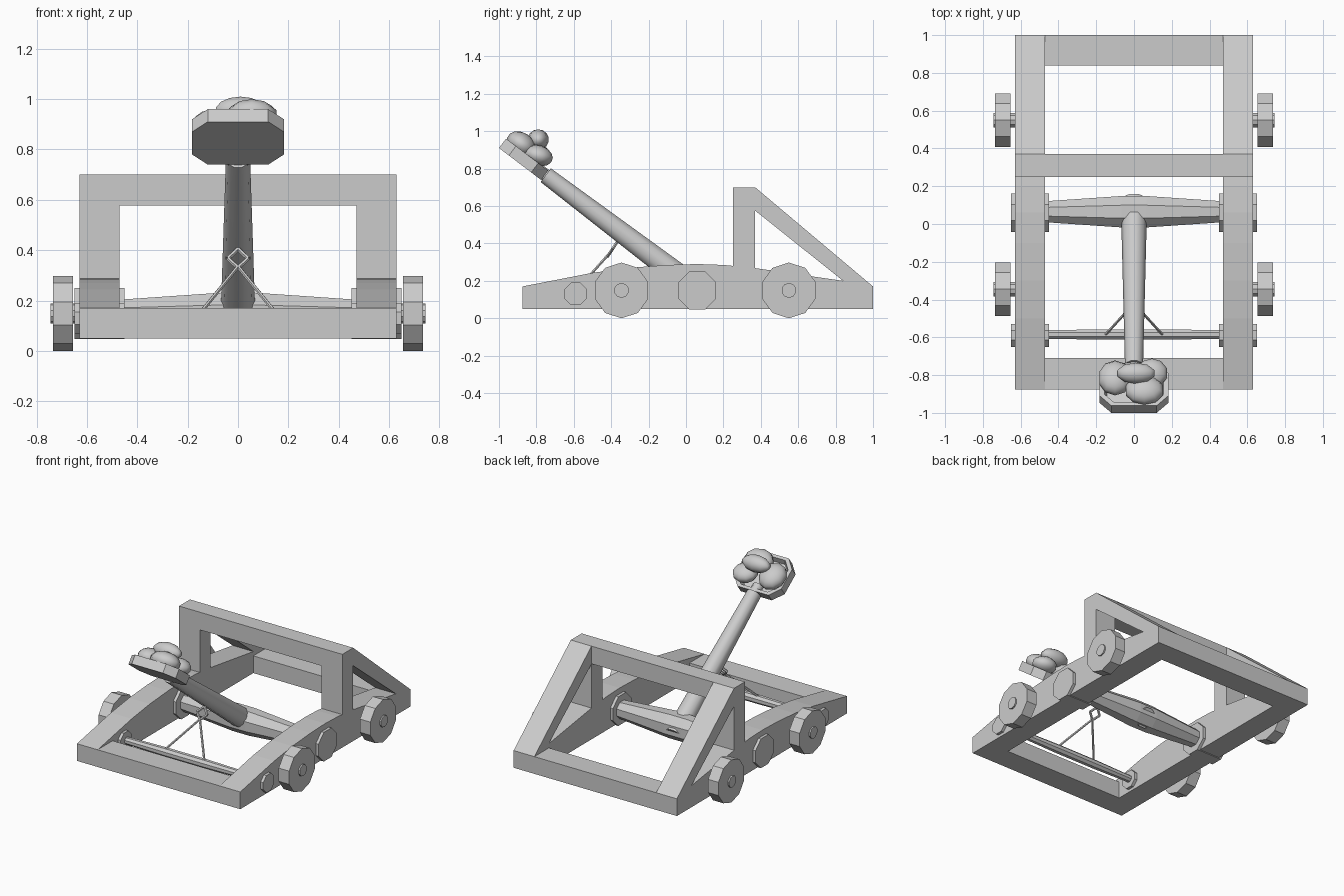
import bpy, bmesh, math
from mathutils import Vector

if "Cube" in bpy.data.objects:
    bpy.data.objects.remove(bpy.data.objects["Cube"])

wood = bpy.data.materials.new("plain_grey")
wood.diffuse_color = (0.6, 0.6, 0.6, 1)
wood.use_nodes = True
wood.node_tree.nodes["Principled BSDF"].inputs["Base Color"].default_value = wood.diffuse_color


def finish(bm, name, smooth=0):
    bmesh.ops.recalc_face_normals(bm, faces=bm.faces)
    me = bpy.data.meshes.new(name)
    bm.to_mesh(me)
    bm.free()
    me.materials.append(wood)
    ob = bpy.data.objects.new(name, me)
    bpy.context.collection.objects.link(ob)
    if smooth:
        bpy.ops.object.select_all(action='DESELECT')
        ob.select_set(True)
        bpy.context.view_layer.objects.active = ob
        bpy.ops.object.shade_smooth_by_angle(angle=math.radians(smooth))
    return ob


def slab(name, pts, x0, x1):
    """Extrude a (y, z) outline from x0 to x1."""
    bm = bmesh.new()
    a = [bm.verts.new((x0, y, z)) for y, z in pts]
    b = [bm.verts.new((x1, y, z)) for y, z in pts]
    bm.faces.new(a)
    bm.faces.new(b[::-1])
    for i in range(len(pts)):
        j = (i + 1) % len(pts)
        bm.faces.new((a[i], a[j], b[j], b[i]))
    return finish(bm, name)


def box(name, x0, x1, y0, y1, z0, z1):
    return slab(name, [(y0, z0), (y1, z0), (y1, z1), (y0, z1)], x0, x1)


def lathe(name, start, end, rings, sides, smooth=0):
    """Rod from start to end; rings are (fraction, radius)."""
    start, end = Vector(start), Vector(end)
    d = (end - start).normalized()
    ref = Vector((1, 0, 0)) if abs(d.x) < 0.9 else Vector((0, 0, 1))
    u = d.cross(ref).normalized()
    v = d.cross(u)
    bm = bmesh.new()
    loops = []
    for f, r in rings:
        c = start.lerp(end, f)
        loops.append([bm.verts.new(c + r * (u * math.cos(t) + v * math.sin(t)))
                      for t in [(i + .5) * math.tau / sides for i in range(sides)]])
    for p, q in zip(loops, loops[1:]):
        for i in range(sides):
            j = (i + 1) % sides
            bm.faces.new((p[i], p[j], q[j], q[i]))
    bm.faces.new(loops[0][::-1])
    bm.faces.new(loops[-1])
    return finish(bm, name, smooth)


def rod(name, start, end, r, sides, smooth=0):
    return lathe(name, start, end, [(0, r), (1, r)], sides, smooth)


# Chassis: arched rails, posts, diagonal braces on both sides
rail = [(-.875, .05), (1, .05), (1, .17), (.84, .20), (.37, .268), (.2, .285),
        (.06, .29), (-.1, .285), (-.3, .27), (-.5, .243)]
rail.append((-.875, .17))
brace = [(.37, .70), (1, .17), (.84, .20), (.37, .575)]
for s, side in ((-1, "left"), (1, "right")):
    a, b = s * .47, s * .63
    slab(side + "_rail", rail, a, b)
    slab(side + "_brace", brace, a, b)
    box(side + "_post", a, b, .25, .37, .25, .70)
    # Bearings for the torsion beam and the winch
    rod(side + "_beam_bearing", (s * .45, .06, .148), (s * .65, .06, .148), .11, 8)
    rod(side + "_winch_bearing", (s * .45, -.59, .13), (s * .65, -.59, .13), .065, 8)
    # Wheels on stub axles
    for y, end in ((-.345, "front"), (.55, "rear")):
        rod(f"{side}_{end}_wheel", (s * .655, y, .149), (s * .735, y, .149), .149, 10)
        rod(f"{side}_{end}_axle", (s * .6, y, .149), (s * .745, y, .149), .04, 10)
    # Rope from winch to ring
    rod(side + "_rope", (s * .15, -.585, .15), (0, -.42, .335), .008, 6)

# Cross members
box("front_beam", -.47, .47, -.875, -.71, .05, .17)
box("rear_beam", -.47, .47, .84, 1, .05, .17)
box("top_beam", -.47, .47, .25, .37, .577, .70)

# Torsion beam, swollen in the middle, and winch rod
lathe("torsion_beam", (-.47, .065, .148), (.47, .065, .148),
      [(0, .06), (.43, .09), (.57, .09), (1, .06)], 8)
lathe("winch_rod", (-.47, -.585, .13), (.47, -.585, .13),
      [(0, .024), (.33, .03), (.67, .03), (1, .024)], 8)

# Rope ring, a square loop
ring = [(0, -.42, .33), (.04, -.395, .367), (0, -.37, .405), (-.04, -.395, .367)]
for i in range(4):
    rod(f"ring_side_{i + 1}", ring[i], ring[(i + 1) % 4], .009, 6)

# Throwing arm with a thin neck
lathe("throwing_arm", (0, .12, .108), (0, -.75, .765), [(0, .07), (1, .048)], 10, 40)
rod("arm_neck", (0, -.72, .742), (0, -.80, .803), .036, 8, 50)

# Bowl: hollow octagonal tray tilted along the arm
U = Vector((0, -.797, .604))      # toward the bowl tip
N = Vector((0, .604, .797))       # out of the bowl
C = Vector((0, -.8875, .825))     # centre of the underside
half = [(.12, -.141), (.182, -.075), (.182, .075), (.12, .141)]
outline = half + [(-x, v) for x, v in half[::-1]]


def tray_loop(bm, scale, h):
    return [bm.verts.new(C + Vector((x * scale, 0, 0)) + U * v * scale + N * h)
            for x, v in outline]


bm = bmesh.new()
loops = [tray_loop(bm, s, h) for s, h in ((1, 0), (1, .063), (.86, .063), (.78, .025))]
for p, q in zip(loops, loops[1:]):
    for i in range(8):
        j = (i + 1) % 8
        bm.faces.new((p[i], p[j], q[j], q[i]))
bm.faces.new(loops[0][::-1])
bm.faces.new(loops[-1])
finish(bm, "bowl")

# Stones: flattened spheres heaped in the bowl (centre, radii, tilt)
stones = [((.055, -.88, .93), (.105, .085, .062), -.6),
          ((.01, -.79, .955), (.105, .057, .055), 0),
          ((-.1, -.815, .885), (.09, .10, .065), -.5),
          ((.095, -.79, .87), (.085, .08, .055), -.3)]
for i, (c, r, tilt) in enumerate(stones):
    bm = bmesh.new()
    bmesh.ops.create_uvsphere(bm, u_segments=10, v_segments=7, radius=1)
    ob = finish(bm, f"stone_{i + 1}", 60)
    ob.location, ob.scale, ob.rotation_euler = c, r, (tilt, 0, 0)
